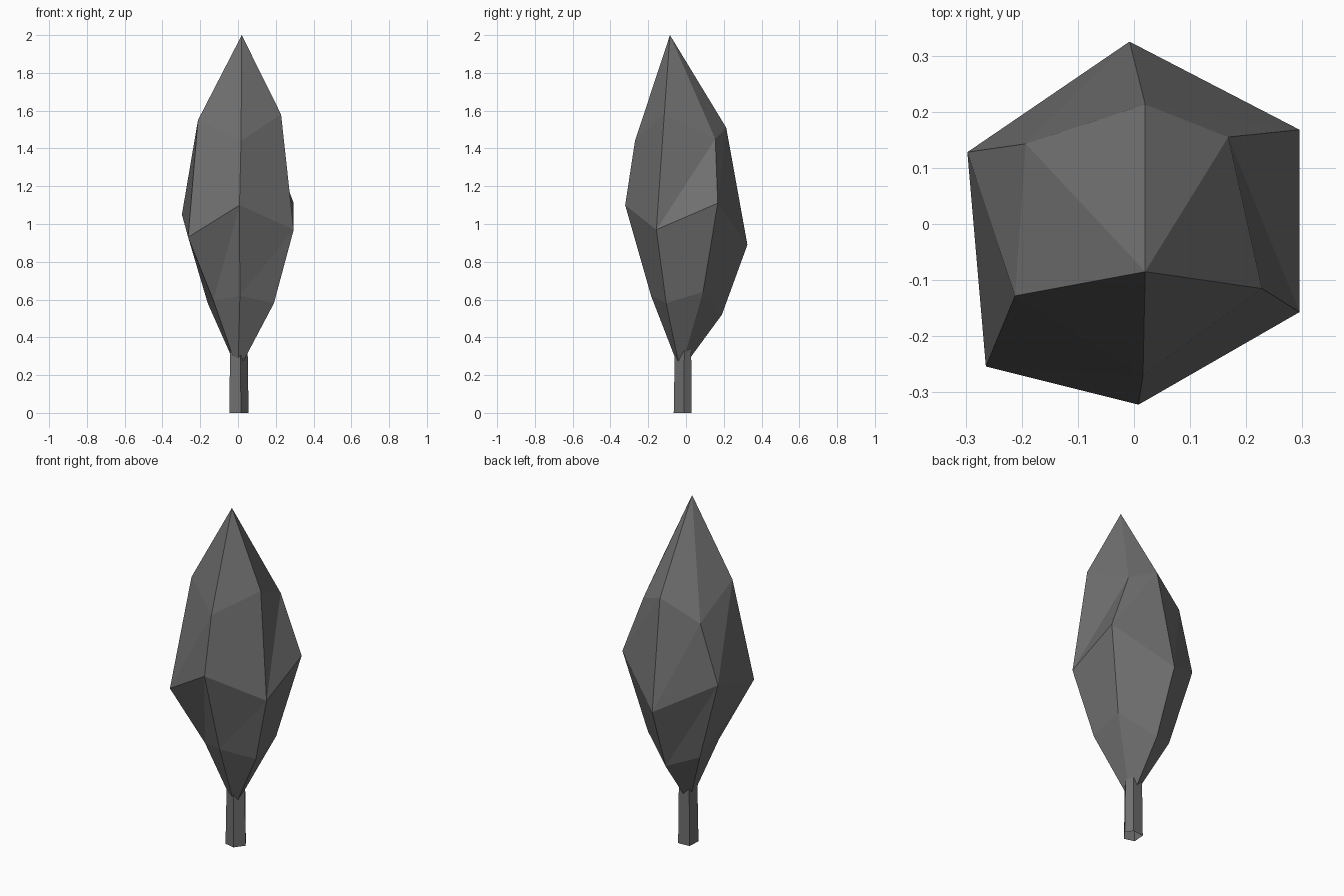
import bpy

# Dark grey used for the whole tree
mat = bpy.data.materials.new("dark_grey")
mat.diffuse_color = (0.16, 0.16, 0.16, 1.0)


def build(name, verts, faces):
    mesh = bpy.data.meshes.new(name)
    mesh.from_pydata(verts, [], faces)
    mesh.update()
    mesh.materials.append(mat)
    obj = bpy.data.objects.new(name, mesh)
    bpy.context.collection.objects.link(obj)
    return obj


def bridge(a, b, n):
    # triangulated band between ring starting at a and ring above starting at b
    out = []
    for i in range(n):
        j = (i + 1) % n
        out += [(a + i, a + j, b + j), (a + i, b + j, b + i)]
    return out


# Foliage: three irregular six-sided rings (counter-clockwise from the front)
lower = [(0.01, -0.185, 0.62), (0.19, -0.105, 0.58), (0.185, 0.09, 0.64),
         (0.0, 0.19, 0.52), (-0.16, 0.10, 0.58), (-0.13, -0.12, 0.595)]
widest = [(0.008, -0.322, 1.10), (0.295, -0.157, 0.97), (0.295, 0.168, 1.11),
          (-0.008, 0.325, 0.89), (-0.297, 0.128, 1.05), (-0.264, -0.254, 0.93)]
upper = [(0.016, -0.27, 1.44), (0.228, -0.115, 1.58), (0.168, 0.155, 1.45),
         (0.02, 0.213, 1.51), (-0.193, 0.143, 1.39), (-0.212, -0.128, 1.55)]
verts = [(0.0, -0.03, 0.22)] + lower + widest + upper + [(0.02, -0.085, 2.0)]
faces = bridge(1, 7, 6) + bridge(7, 13, 6)
for i in range(6):
    j = (i + 1) % 6
    faces += [(0, 1 + j, 1 + i), (13 + i, 13 + j, 19)]
build("foliage", verts, faces)

# Trunk: open, slightly tapered, uneven five-sided tube running into the foliage
outline = [(0.015, -0.065), (0.056, -0.01), (0.03, 0.03),
           (-0.04, 0.025), (-0.046, -0.05)]
ring = [(x * s, y * s, z) for z, s in ((0.0, 1.0), (0.38, 0.9)) for x, y in outline]
build("trunk", ring, [(i, (i + 1) % 5, 5 + (i + 1) % 5, 5 + i) for i in range(5)])
